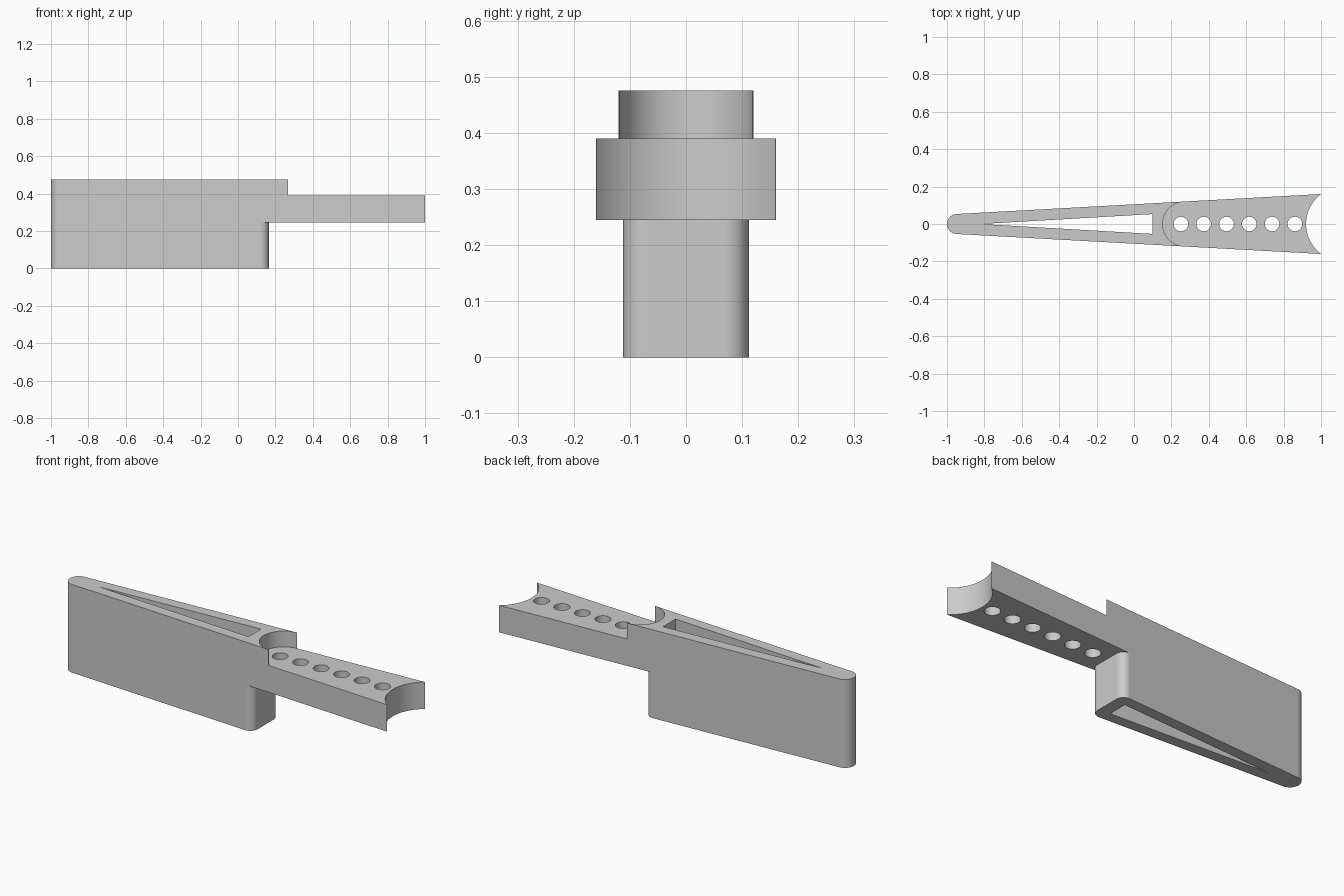
import bpy
import bmesh
from math import pi, sin, cos, radians

if "Cube" in bpy.data.objects:
    bpy.data.objects.remove(bpy.data.objects["Cube"])

TOP, STEP, UNDER = 0.475, 0.39, 0.245   # heights of the deck, arm top, arm underside
STEP_X, HEEL_X = 0.267, 0.165           # where the deck and the lower body end


def half_width(x):
    return 0.12 + 0.0548 * (x - STEP_X)


def arc(cx, cy, r, start, end, n=32):
    steps = [radians(start + (end - start) * i / n) for i in range(n + 1)]
    return [(cx + r * cos(a), cy + r * sin(a)) for a in steps]


def prism(name, outline, z0, z1):
    """Extrude a plan outline from z0 up to z1."""
    bm = bmesh.new()
    base = bm.faces.new([bm.verts.new((x, y, z0)) for x, y in outline])
    grown = bmesh.ops.extrude_face_region(bm, geom=[base])["geom"]
    for v in grown:
        if isinstance(v, bmesh.types.BMVert):
            v.co.z = z1
    bmesh.ops.recalc_face_normals(bm, faces=bm.faces)
    mesh = bpy.data.meshes.new(name)
    bm.to_mesh(mesh)
    bm.free()
    obj = bpy.data.objects.new(name, mesh)
    bpy.context.collection.objects.link(obj)
    return obj


# Tapered body with a rounded narrow nose
r = 0.0535
w = half_width(1)
body = prism("tapered_body", arc(r - 1, 0, r, 90, 270) + [(1, -w), (1, w)], 0, TOP)

# Cutters: wedge slot, concave arm end, curved step, rounded heel
heel_r = 0.043
cx = HEEL_X - heel_r
cy = half_width(cx) - heel_r
heel = arc(cx, cy, heel_r, 0, 90, 12)
heel_cut = ([(1.2, -0.3), (1.2, 0.3), (cx, 0.3)] + heel[::-1]
            + [(x, -y) for x, y in heel] + [(cx, -0.3)])
step_cut = ([(STEP_X, 0.3)] + arc(0.272, 0, 0.119, 92.5, 267.5, 40)
            + [(STEP_X, -0.3), (1.2, -0.3), (1.2, 0.3)])
cutters = [
    prism("slot_cutter", [(-0.82, 0), (0.1, -0.053), (0.1, 0.053)], -0.1, 0.6),
    prism("end_cutter", arc(1.12, 0, 0.2, 0, 354, 59), -0.1, 0.6),
    prism("step_cutter", step_cut, STEP, 0.6),
    prism("heel_cutter", heel_cut, -0.1, UNDER),
]

# Row of round holes through the arm
for i in range(6):
    cutters.append(prism("hole_cutter", arc(0.251 + 0.1218 * i, 0, 0.039, 0, 348.75, 31), 0.1, 0.6))

bpy.context.view_layer.objects.active = body
for cutter in cutters:
    cutter.hide_render = True
    mod = body.modifiers.new("cut", "BOOLEAN")
    mod.operation = "DIFFERENCE"
    mod.solver = "EXACT"
    mod.object = cutter
    bpy.ops.object.modifier_apply(modifier=mod.name)
    bpy.data.objects.remove(cutter)

# Plain grey material
grey = bpy.data.materials.new("light_grey")
grey.use_nodes = True
colour = (0.6, 0.6, 0.6, 1)
grey.diffuse_color = colour
grey.node_tree.nodes["Principled BSDF"].inputs["Base Color"].default_value = colour
body.data.materials.clear()
body.data.materials.append(grey)

# Smooth curved walls, crisp edges
bpy.ops.object.select_all(action="DESELECT")
body.select_set(True)
bpy.ops.object.shade_smooth_by_angle(angle=radians(20))
weighted = body.modifiers.new("even_shading", "WEIGHTED_NORMAL")
weighted.keep_sharp = True
